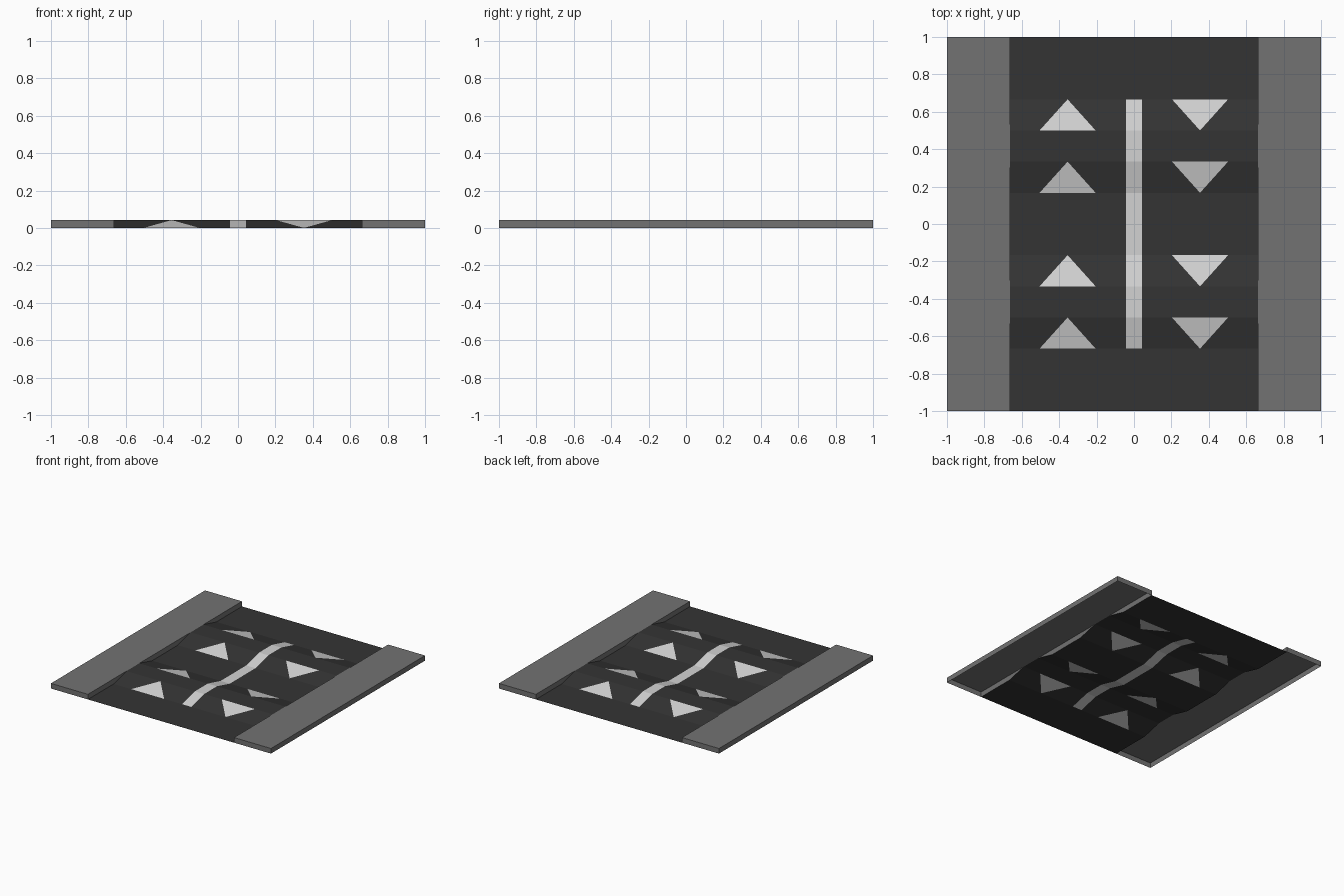
import bpy

if "Cube" in bpy.data.objects:
    bpy.data.objects.remove(bpy.data.objects["Cube"])

H = 0.042          # kerb and hump height
XE = 0.664         # road edge
S = 1 / 6


def material(name, v):
    m = bpy.data.materials.new(name)
    m.diffuse_color = (v, v, v, 1)
    m.use_nodes = True
    m.node_tree.nodes["Principled BSDF"].inputs["Base Color"].default_value = m.diffuse_color
    return m


ASPHALT = material("dark asphalt", 0.034)
PAINT = material("light road paint", 0.65)
KERB = material("grey kerb", 0.17)


def make(name, verts, faces, mats, idx=None):
    me = bpy.data.meshes.new(name)
    me.from_pydata(verts, [], faces)
    for m in mats:
        me.materials.append(m)
    if idx:
        for p, i in zip(me.polygons, idx):
            p.material_index = i
    ob = bpy.data.objects.new(name, me)
    bpy.context.collection.objects.link(ob)
    return ob


# Road height stations: two flat-topped speed humps
ys = [-1] + [k * S for k in (-4, -3, -2, -1, 1, 2, 3, 4)] + [1]
zs = [0, 0, H, H, 0, 0, H, H, 0, 0]

# Road sheet: grid cells, with painted arrows cut diagonally into the slopes
xs = [-XE, -0.505, -0.355, -0.205, -0.042, 0.042, 0.203, 0.353, 0.503, XE]
nx = len(xs)
verts = [(x, y, z) for y, z in zip(ys, zs) for x in xs]
faces, idx = [], []
for j in range(len(ys) - 1):
    slope = zs[j] != zs[j + 1]
    for i in range(nx - 1):
        a = j * nx + i
        b, c, d = a + 1, a + nx + 1, a + nx
        if slope and i in (1, 7):
            tris = [(a, b, c), (a, c, d)] if i == 1 else [(a, b, d), (b, c, d)]
            cols = (1, 0) if i == 1 else (0, 1)
            if i == 7:      # right arrow, right half: apex at lower left
                tris, cols = [(a, b, c), (a, c, d)], (0, 1)
            faces += tris
            idx += cols
        elif slope and i in (2, 6):
            faces += [(a, b, d), (b, c, d)]
            idx += (1, 0) if i == 2 else (0, 1)
        else:
            faces.append((a, b, c, d))
            idx.append(1 if i == 4 and 0 < j < len(ys) - 2 else 0)
make("road_surface", verts, faces, [ASPHALT, PAINT], idx)


# Kerbs: open-bottomed shells whose inner wall follows the road
def kerb(name, s):
    v = [(s * XE, y, z) for y, z in zip(ys, zs)]
    n = len(v)
    v += [(s * XE, y, H) for y in ys]
    k = len(v)
    v += [(s, -1, 0), (s, 1, 0), (s, -1, H), (s, 1, H)]
    f = []
    for j in range(n - 1):
        if zs[j] == H and zs[j + 1] == H:
            continue
        if zs[j] == H:
            f.append((n + j, j + 1, n + j + 1))
        elif zs[j + 1] == H:
            f.append((j, n + j + 1, n + j))
        else:
            f.append((j, j + 1, n + j + 1, n + j))
    f = [t if s < 0 else t[::-1] for t in f]
    rest = [(k, k + 1, k + 3, k + 2),                       # outer wall
            (0, k, k + 2, n), (k + 1, n - 1, 2 * n - 1, k + 3),  # ends
            (k + 2, k + 3, 2 * n - 1, n)]                   # top
    f += [t if s > 0 else t[::-1] for t in rest]
    return make(name, v, f, [KERB])


kerb("left_kerb", -1)
kerb("right_kerb", 1)
